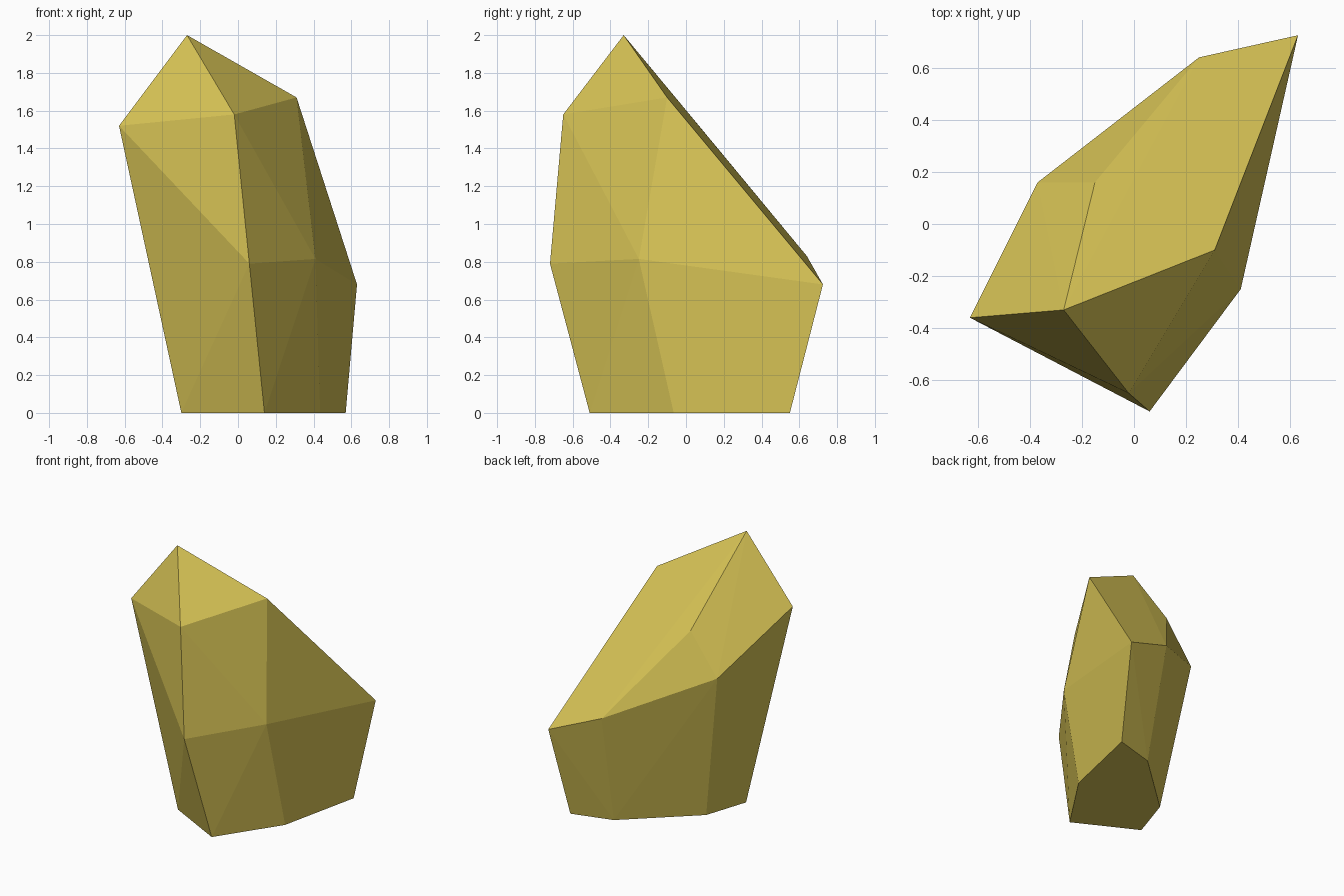
import bpy
import bmesh
from math import radians

cube = bpy.data.objects.get("Cube")
if cube:
    bpy.data.objects.remove(cube, do_unlink=True)

# Ochre stone colour
ochre = bpy.data.materials.new("ochre_stone")
ochre.use_nodes = True
colour = (0.67, 0.54, 0.09, 1.0)
ochre.diffuse_color = colour
shader = next(n for n in ochre.node_tree.nodes if n.type == 'BSDF_PRINCIPLED')
shader.inputs["Base Color"].default_value = colour
shader.inputs["Roughness"].default_value = 0.9

# Corners of the chiselled boulder, from the ground up
footprint = [(.57, .55, 0), (.27, .465, 0), (-.195, .04, 0),
             (-.3, -.28, 0), (.14, -.51, 0), (.435, -.065, 0)]
waist = [(.63, .725, .68), (.25, .64, .83), (-.37, .16, 1.11),
         (-.63, -.36, 1.52), (.06, -.72, .79), (.41, -.25, .815)]
crown = [(-.15, .16, 1.41), (-.27, -.33, 2), (-.02, -.65, 1.58), (.31, -.1, 1.67)]

# Wrap the corners in a convex skin and merge the coplanar facets
bm = bmesh.new()
for corner in footprint + waist + crown:
    bm.verts.new(corner)
bmesh.ops.convex_hull(bm, input=bm.verts[:])
bmesh.ops.dissolve_limit(bm, angle_limit=radians(1),
                         verts=bm.verts[:], edges=bm.edges[:])
bmesh.ops.recalc_face_normals(bm, faces=bm.faces[:])

mesh = bpy.data.meshes.new("boulder")
bm.to_mesh(mesh)
bm.free()
mesh.materials.append(ochre)

# Flat faceted boulder
boulder = bpy.data.objects.new("boulder", mesh)
bpy.context.collection.objects.link(boulder)
